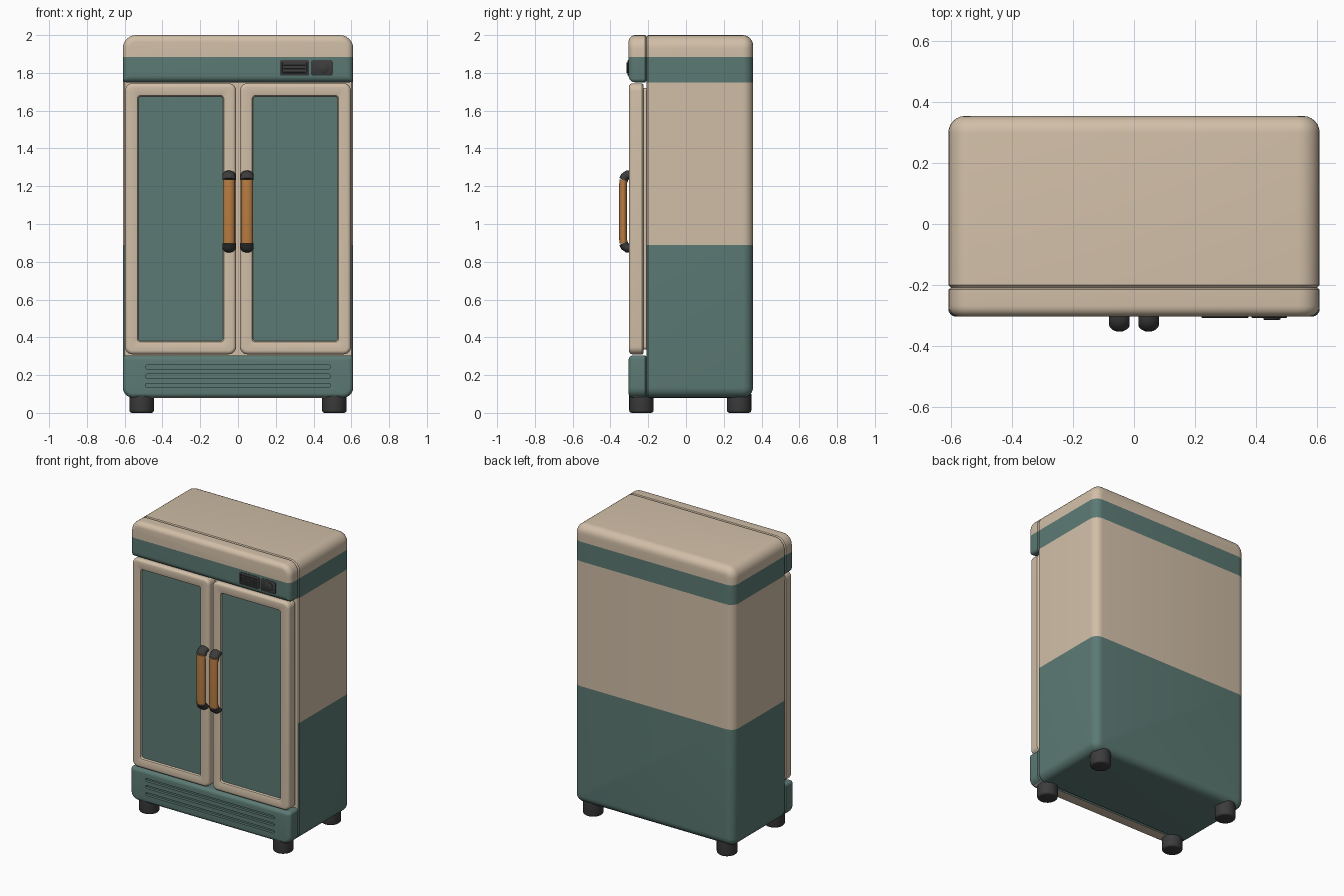
import bpy, bmesh, math
from mathutils import Vector

if "Cube" in bpy.data.objects:
    bpy.data.objects.remove(bpy.data.objects["Cube"])


def material(name, rgb):
    m = bpy.data.materials.new(name)
    m.diffuse_color = (*rgb, 1)
    m.use_nodes = True
    m.node_tree.nodes["Principled BSDF"].inputs["Base Color"].default_value = m.diffuse_color
    return m


CREAM = material("cream", (0.64, 0.52, 0.39))
TEAL = material("teal", (0.107, 0.195, 0.174))
GREY = material("dark grey", (0.045, 0.045, 0.046))
WOOD = material("amber wood", (0.485, 0.205, 0.055))


def smooth(ob, angle=35):
    bpy.ops.object.select_all(action='DESELECT')
    ob.select_set(True)
    bpy.context.view_layer.objects.active = ob
    bpy.ops.object.shade_smooth_by_angle(angle=math.radians(angle))


def finish(name, bm, mats, rule=None):
    """Turn a bmesh into an object, picking each face's material by rule(centre, normal)."""
    bmesh.ops.recalc_face_normals(bm, faces=bm.faces)
    for f in bm.faces:
        f.material_index = rule(f.calc_center_median(), f.normal) if rule else 0
    me = bpy.data.meshes.new(name)
    bm.to_mesh(me)
    bm.free()
    for m in mats:
        me.materials.append(m)
    ob = bpy.data.objects.new(name, me)
    bpy.context.collection.objects.link(ob)
    smooth(ob)
    return ob


def bridge(bm, rings):
    """Skin a list of closed vertex rings and cap both ends."""
    n = len(rings[0])
    for a, b in zip(rings, rings[1:]):
        for i in range(n):
            j = (i + 1) % n
            bm.faces.new((a[i], a[j], b[j], b[i]))
    bm.faces.new(rings[0])
    bm.faces.new(rings[-1])


def arc(y, r, s, n=6):
    """Rounded end at y as (y, inset) pairs; s=1 for front ends, -1 for back ends."""
    ts = [math.pi / 2 * i / n for i in range(n + 1)]
    return [(y + s * r * (1 - math.sin(t)), r * (1 - math.cos(t))) for t in ts]


def rounded(name, x0, x1, z0, z1, r_low, r_top, profile, mats, rule=None, cuts=(), n=6):
    """Rounded rectangle in xz, lofted along y through (y, inset) pairs."""
    bm = bmesh.new()
    rings = []
    for y, d in profile:
        ring = []
        for k, (cx, cz, r) in enumerate([(x1, z1, r_top), (x0, z1, r_top),
                                         (x0, z0, r_low), (x1, z0, r_low)]):
            r = max(r - d, r * 0.4)
            sx, sz = (1 if cx == x1 else -1), (1 if cz == z1 else -1)
            ox, oz = cx - sx * (d + r), cz - sz * (d + r)
            for i in range(n + 1):
                a = math.pi / 2 * (k + i / n)
                ring.append(bm.verts.new((ox + r * math.cos(a), y, oz + r * math.sin(a))))
        rings.append(ring)
    bridge(bm, rings)
    for z in cuts:
        bmesh.ops.bisect_plane(bm, geom=bm.verts[:] + bm.edges[:] + bm.faces[:],
                               plane_co=(0, 0, z), plane_no=(0, 0, 1))
    return finish(name, bm, mats, rule)


def tube(name, x, path, rx, rn, mat, n=16):
    """Elliptical tube along a (y, z) path at a fixed x."""
    bm = bmesh.new()
    pts = [Vector((x, y, z)) for y, z in path]
    rings = []
    for i, p in enumerate(pts):
        t = (pts[min(i + 1, len(pts) - 1)] - pts[max(i - 1, 0)]).normalized()
        nrm = t.cross(Vector((1, 0, 0)))
        rings.append([bm.verts.new(p + Vector((rx * math.cos(a), 0, 0)) + nrm * rn * math.sin(a))
                      for a in (2 * math.pi * k / n for k in range(n))])
    bridge(bm, rings)
    return finish(name, bm, [mat])


# Cabinet: cream with teal band and teal lower half
def cabinet_rule(c, nrm):
    if nrm.y < -0.9:
        return 0
    return 1 if c.z < 0.89 or 1.75 < c.z < 1.885 else 0


rounded("cabinet", -0.61, 0.61, 0.08, 2.0, 0.055, 0.07,
        [(-0.208, 0.008), (-0.2, 0)] + arc(0.355, 0.055, -1),
        [CREAM, TEAL], cabinet_rule, cuts=(0.89, 1.75, 1.885))

# Header above the doors
rounded("header", -0.61, 0.61, 1.75, 2.0, 0.02, 0.07,
        [(-0.2, 0.008), (-0.21, 0.008), (-0.216, 0)] + arc(-0.304, 0.035, 1),
        [CREAM, TEAL], lambda c, nrm: 1 if c.z < 1.885 else 0, cuts=(1.885,))

# Lower grille panel with three cut slots
grille = rounded("grille_panel", -0.61, 0.61, 0.08, 0.305, 0.055, 0.02,
                 [(-0.2, 0.008), (-0.21, 0.008), (-0.216, 0)] + arc(-0.304, 0.025, 1),
                 [TEAL, CREAM], lambda c, nrm: 1 if nrm.z < -0.9 and c.z < 0.085 else 0)
for z in (0.243, 0.195, 0.146):
    cutter = rounded("slot_cutter", -0.49, 0.49, z - 0.01, z + 0.01, 0.008, 0.008,
                     [(-0.33, 0), (-0.285, 0)], [TEAL], n=3)
    cutter.hide_render = True
    mod = grille.modifiers.new("slot", 'BOOLEAN')
    mod.operation = 'DIFFERENCE'
    mod.object = cutter
    bpy.context.view_layer.objects.active = grille
    bpy.ops.object.modifier_apply(modifier=mod.name)
    bpy.data.objects.remove(cutter)
smooth(grille)

# Handle path, lower half mirrored upward
MID = 1.066
low = [(-0.29, 0.872), (-0.312, 0.873), (-0.324, 0.882), (-0.331, 0.898), (-0.333, 0.925)]
high = [(y, 2 * MID - z) for y, z in reversed(low)]

for side, s in (("left", -1), ("right", 1)):
    # Door frame with recessed window
    xa, xb = sorted((s * 0.01, s * 0.598))
    rounded(side + "_door", xa, xb, 0.31, 1.745, 0.04, 0.04,
            [(-0.2, 0.025), (-0.224, 0.025), (-0.224, 0.008), (-0.232, 0)]
            + arc(-0.302, 0.02, 1)
            + [(-0.302, 0.058), (-0.299, 0.065), (-0.288, 0.07)],
            [CREAM, TEAL], lambda c, nrm: 1 if nrm.y < -0.9 and c.y > -0.29 else 0)

    # Handle: wooden grip with dark mounts
    x = s * 0.048
    tube(side + "_handle_grip", x, low[3:] + high[:2], 0.031, 0.021, WOOD)
    tube(side + "_handle_lower_mount", x, low[:4], 0.034, 0.024, GREY)
    tube(side + "_handle_upper_mount", x, high[1:], 0.034, 0.024, GREY)

    # Feet
    for place, y in (("front", -0.236), ("back", 0.281)):
        bm = bmesh.new()
        bmesh.ops.create_cone(bm, cap_ends=True, segments=24, radius1=0.065,
                              radius2=0.065, depth=0.1)
        bmesh.ops.translate(bm, verts=bm.verts, vec=(s * 0.51, y, 0.05))
        rim = [e for e in bm.edges if all(v.co.z < 0.01 for v in e.verts)]
        bmesh.ops.bevel(bm, geom=rim, offset=0.014, segments=3, profile=0.5, affect='EDGES')
        finish(f"{side}_{place}_foot", bm, [GREY])

# Control panel: vent plate with slats, dial plate with knob
rounded("vent_plate", 0.222, 0.376, 1.785, 1.868, 0.01, 0.01,
        [(-0.295, 0), (-0.307, 0), (-0.309, 0.003), (-0.309, 0.012), (-0.305, 0.014)], [GREY], n=3)
for i in range(3):
    z = 1.808 + 0.0185 * i
    rounded(f"vent_slat_{i + 1}", 0.24, 0.358, z - 0.005, z + 0.005, 0.003, 0.003,
            [(-0.3, 0), (-0.308, 0), (-0.309, 0.001)], [GREY], n=2)
rounded("dial_plate", 0.386, 0.502, 1.785, 1.868, 0.012, 0.012,
        [(-0.295, 0), (-0.307, 0), (-0.309, 0.003)], [GREY], n=3)
rounded("dial_knob", 0.425, 0.481, 1.799, 1.855, 0.028, 0.028,
        [(-0.3, 0), (-0.313, 0), (-0.315, 0.003)], [GREY])
